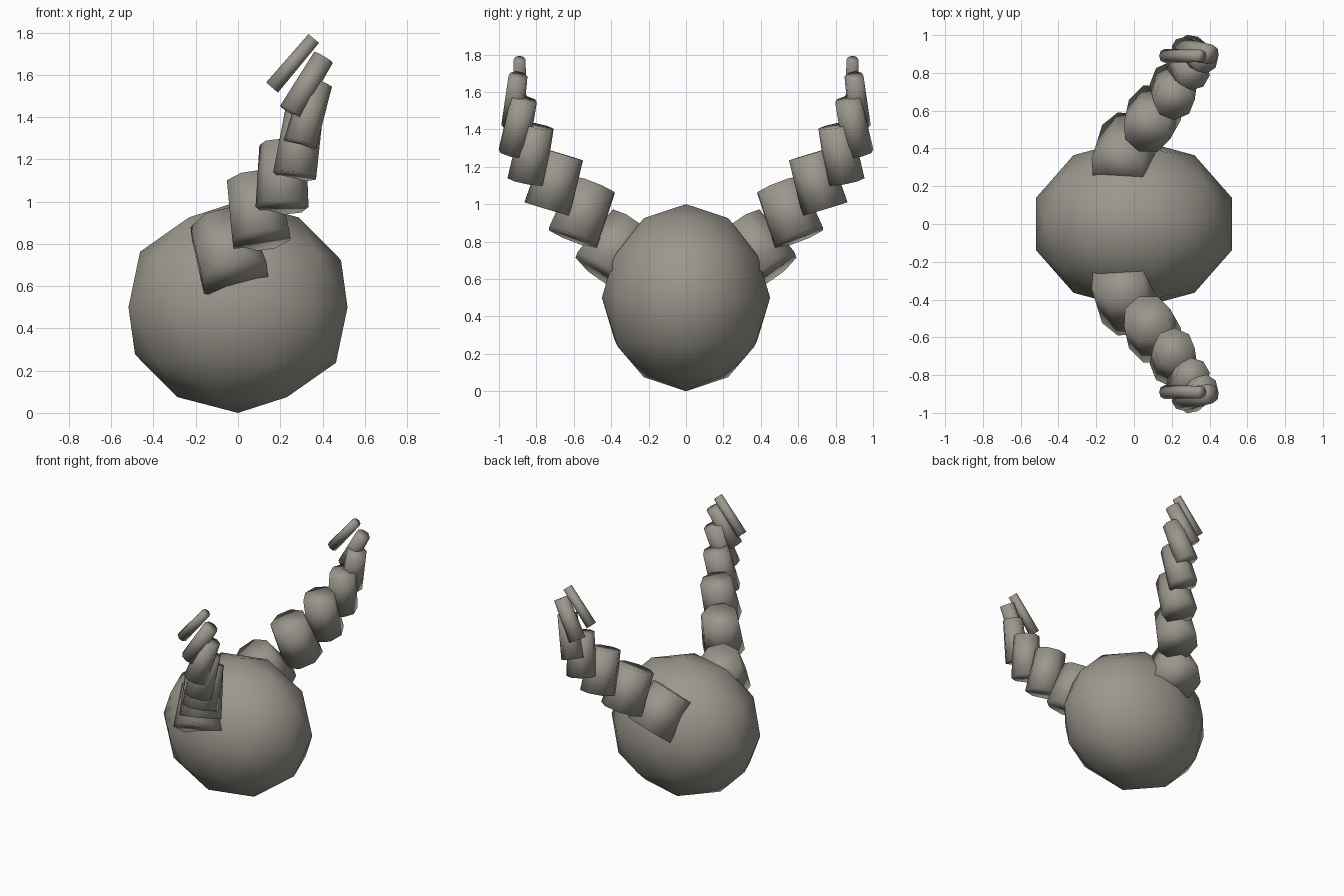
import bpy
import bmesh
from mathutils import Matrix, Vector

cube = bpy.data.objects.get("Cube")
if cube:
    bpy.data.objects.remove(cube)

# Single stone-grey material
stone = bpy.data.materials.new("warm_grey_stone")
stone.use_nodes = True
grey = (0.33, 0.31, 0.27, 1.0)
stone.diffuse_color = grey
stone.node_tree.nodes["Principled BSDF"].inputs["Base Color"].default_value = grey


def finish(bm, name):
    """Turn a bmesh into a smooth-shaded object."""
    bmesh.ops.recalc_face_normals(bm, faces=bm.faces)
    for face in bm.faces:
        face.smooth = True
    mesh = bpy.data.meshes.new(name)
    bm.to_mesh(mesh)
    bm.free()
    mesh.materials.append(stone)
    obj = bpy.data.objects.new(name, mesh)
    bpy.context.collection.objects.link(obj)
    return obj


# Body: coarse ball, wide in x and narrow in y
bm = bmesh.new()
bmesh.ops.create_icosphere(bm, subdivisions=2, radius=1.0)
bmesh.ops.transform(bm, verts=bm.verts,
                    matrix=Matrix.Translation((0, 0, 0.5)) @ Matrix.Diagonal((0.545, 0.45, 0.5, 1)))
finish(bm, "body")

# Arm segments: centre, lean (x and y per unit of height)
SEGMENTS = [
    ((-0.05, -0.37, 0.76), (-0.31, 0.72)),
    ((0.09, -0.55, 0.96), (-0.15, 0.39)),
    ((0.21, -0.70, 1.12), (0.01, 0.30)),
    ((0.29, -0.825, 1.27), (0.15, 0.19)),
    ((0.335, -0.895, 1.417), (0.29, 0.2)),
    ((0.327, -0.914, 1.553), (0.6, 0.12)),
    ((0.26, -0.89, 1.656), (0.85, 0.0)),
]
LENGTH, TAPER = 0.305, 0.88


def arm_segment(name, index, centre, lean, side):
    radius = 0.17 - 0.0222 * index
    axis = Vector((lean[0], lean[1], 1)).normalized()
    turn = axis.to_track_quat("Z", "Y").to_matrix().to_4x4()
    mirror = Matrix.Diagonal((1, side, 1, 1))
    bm = bmesh.new()
    bmesh.ops.create_cone(bm, cap_ends=True, segments=8, radius1=radius,
                          radius2=radius * TAPER, depth=LENGTH)
    bmesh.ops.transform(bm, verts=bm.verts,
                        matrix=mirror @ Matrix.Translation(centre) @ turn)
    finish(bm, name)


# Two mirrored arms of shrinking tapered drums
for label, side in (("front", 1), ("back", -1)):
    for i, (centre, lean) in enumerate(SEGMENTS):
        arm_segment(f"{label}_arm_segment_{i + 1}", i, centre, lean, side)
